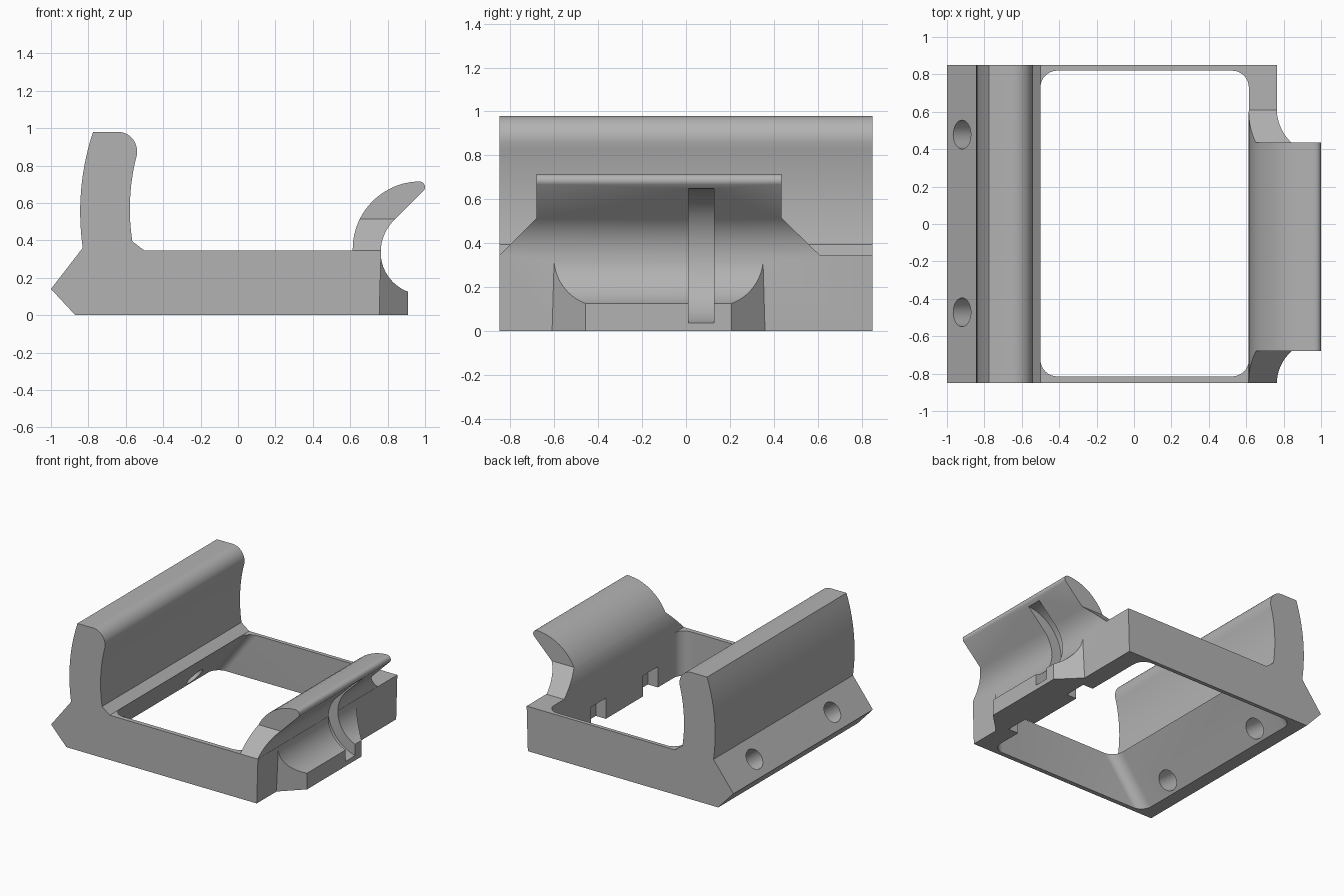
import bpy, bmesh, math
from mathutils import Vector, Matrix

if "Cube" in bpy.data.objects:
    bpy.data.objects.remove(bpy.data.objects["Cube"], do_unlink=True)

grey = bpy.data.materials.new("plain grey")
grey.use_nodes = True
GREY = (0.45, 0.45, 0.45, 1)
grey.diffuse_color = GREY
grey.node_tree.nodes["Principled BSDF"].inputs["Base Color"].default_value = GREY


def arc(a, b, c, steps=14):
    """Points on the circle from a through b to c."""
    a, b, c = (Vector(p) for p in (a, b, c))
    d = 2 * (a.x * (b.y - c.y) + b.x * (c.y - a.y) + c.x * (a.y - b.y))
    sq = [p.length_squared for p in (a, b, c)]
    o = Vector(((sq[0] * (b.y - c.y) + sq[1] * (c.y - a.y) + sq[2] * (a.y - b.y)) / d,
                (sq[0] * (c.x - b.x) + sq[1] * (a.x - c.x) + sq[2] * (b.x - a.x)) / d))
    t0, t1, t2 = (math.atan2(p.y - o.y, p.x - o.x) for p in (a, b, c))
    sweep, mid = (t2 - t0) % math.tau, (t1 - t0) % math.tau
    if mid > sweep:
        sweep -= math.tau
    r = (a - o).length
    return [(o.x + r * math.cos(t0 + sweep * i / steps),
             o.y + r * math.sin(t0 + sweep * i / steps)) for i in range(steps + 1)]


def finish(name, bm):
    bmesh.ops.recalc_face_normals(bm, faces=bm.faces)
    mesh = bpy.data.meshes.new(name)
    bm.to_mesh(mesh)
    bm.free()
    mesh.materials.append(grey)
    ob = bpy.data.objects.new(name, mesh)
    bpy.context.collection.objects.link(ob)
    return ob


def prism(name, pts, axis, lo, hi):
    """Extrude a 2D profile along the given axis."""
    def place(p, t):
        co = list(p)
        co.insert("xyz".index(axis), t)
        return co
    bm = bmesh.new()
    face = bm.faces.new([bm.verts.new(place(p, lo)) for p in pts])
    new = bmesh.ops.extrude_face_region(bm, geom=[face])["geom"]
    shift = Vector(place((0, 0), hi - lo))
    bmesh.ops.translate(bm, vec=shift, verts=[v for v in new if isinstance(v, bmesh.types.BMVert)])
    return finish(name, bm)


def box(name, x, y, z):
    return prism(name, [(x[0], y[0]), (x[1], y[0]), (x[1], y[1]), (x[0], y[1])], "z", *z)


def rod(name, centre, direction, radius, length):
    bm = bmesh.new()
    turn = Vector(direction).to_track_quat("Z", "Y").to_matrix().to_4x4()
    bmesh.ops.create_cone(bm, cap_ends=True, segments=64, radius1=radius, radius2=radius,
                          depth=length, matrix=Matrix.Translation(centre) @ turn)
    return finish(name, bm)


def combine(target, other, operation):
    other.hide_render = True
    mod = target.modifiers.new(operation.lower(), "BOOLEAN")
    mod.operation, mod.solver, mod.object = operation, "EXACT", other
    bpy.context.view_layer.objects.active = target
    bpy.ops.object.modifier_apply(modifier=mod.name)
    bpy.data.objects.remove(other, do_unlink=True)


# Base frame with wedge edge and tall curved wall
profile = [(0.755, 0), (0.765, 0.345), (-0.5, 0.345)]
profile += arc((-0.565, 0.395), (-0.577, 0.62), (-0.54, 0.86))
profile += arc((-0.54, 0.88), (-0.568, 0.948), (-0.65, 0.98))
profile += arc((-0.775, 0.98), (-0.838, 0.68), (-0.83, 0.36))
profile += [(-1, 0.14), (-0.87, 0)]
frame = prism("clamp_frame", profile, "y", -0.85, 0.85)

# Upper hook, its ends trimmed to a flared outline
hook_profile = [(0.615, 0.25)]
hook_profile += arc((0.613, 0.345), (0.715, 0.605), (0.96, 0.715))
hook_profile += arc((0.97, 0.715), (0.996, 0.7), (0.995, 0.668), 6)
hook_profile += arc((0.84, 0.513), (0.778, 0.42), (0.763, 0.335))
hook_profile += [(0.755, 0.25)]
hook = prism("hook", hook_profile, "y", -0.85, 0.61)
outline = [(-0.85, 0.2), (0.61, 0.2), (0.61, 0.345), (0.435, 0.515), (0.435, 0.8),
           (-0.68, 0.8), (-0.68, 0.515), (-0.85, 0.345)]
combine(hook, prism("hook_outline", outline, "x", 0.5, 1.1), "INTERSECT")

# Lower lip with angled corners
lip_profile = [(0.7, 0), (0.7, 0.335)]
lip_profile += arc((0.763, 0.335), (0.805, 0.205), (0.91, 0.125)) + [(0.91, 0)]
lip = prism("lower_lip", lip_profile, "y", -0.61, 0.36)
plan = [(0.6, -0.61), (0.755, -0.61), (0.912, -0.455), (0.912, 0.205), (0.755, 0.36), (0.6, 0.36)]
combine(lip, prism("lip_plan", plan, "z", -0.1, 0.5), "INTERSECT")

combine(frame, hook, "UNION")
combine(frame, lip, "UNION")

# Window with rounded corners and a sloping wall on the wedge side
bm = bmesh.new()
rings = []
R = 0.09
for z in (-0.05, 0.352):
    left = -0.5 + (z - 0.345) * 0.77
    ring = []
    for cx, cy, start in ((0.614 - R, 0.82 - R, 0), (left + R, 0.82 - R, 90),
                          (left + R, -0.815 + R, 180), (0.614 - R, -0.815 + R, 270)):
        for i in range(9):
            t = math.radians(start + i * 90 / 8)
            ring.append(bm.verts.new((cx + R * math.cos(t), cy + R * math.sin(t), z)))
    rings.append(ring)
low, high = rings
bm.faces.new(low)
bm.faces.new(high)
for i in range(len(low)):
    j = (i + 1) % len(low)
    bm.faces.new((low[i], low[j], high[j], high[i]))
combine(frame, finish("window_cutter", bm), "DIFFERENCE")

# Screw holes through the wedge, square to its sloping face
for y in (-0.472, 0.478):
    combine(frame, rod("hole_cutter", (-0.814, y, 0.163), (0.79, 0, -0.61), 0.077, 0.5), "DIFFERENCE")

# Pockets in the underside behind the lip
for y in (-0.445, 0.19):
    combine(frame, box("pocket_cutter", (0.55, 0.7), (y - 0.09, y + 0.09), (-0.1, 0.16)), "DIFFERENCE")

# Round groove inside the hook
combine(frame, rod("groove_cutter", (0.99, 0.07, 0.338), (0, 1, 0), 0.312, 0.115), "DIFFERENCE")

bpy.ops.object.select_all(action="DESELECT")
frame.select_set(True)
bpy.context.view_layer.objects.active = frame
bpy.ops.object.shade_smooth_by_angle(angle=math.radians(25))
